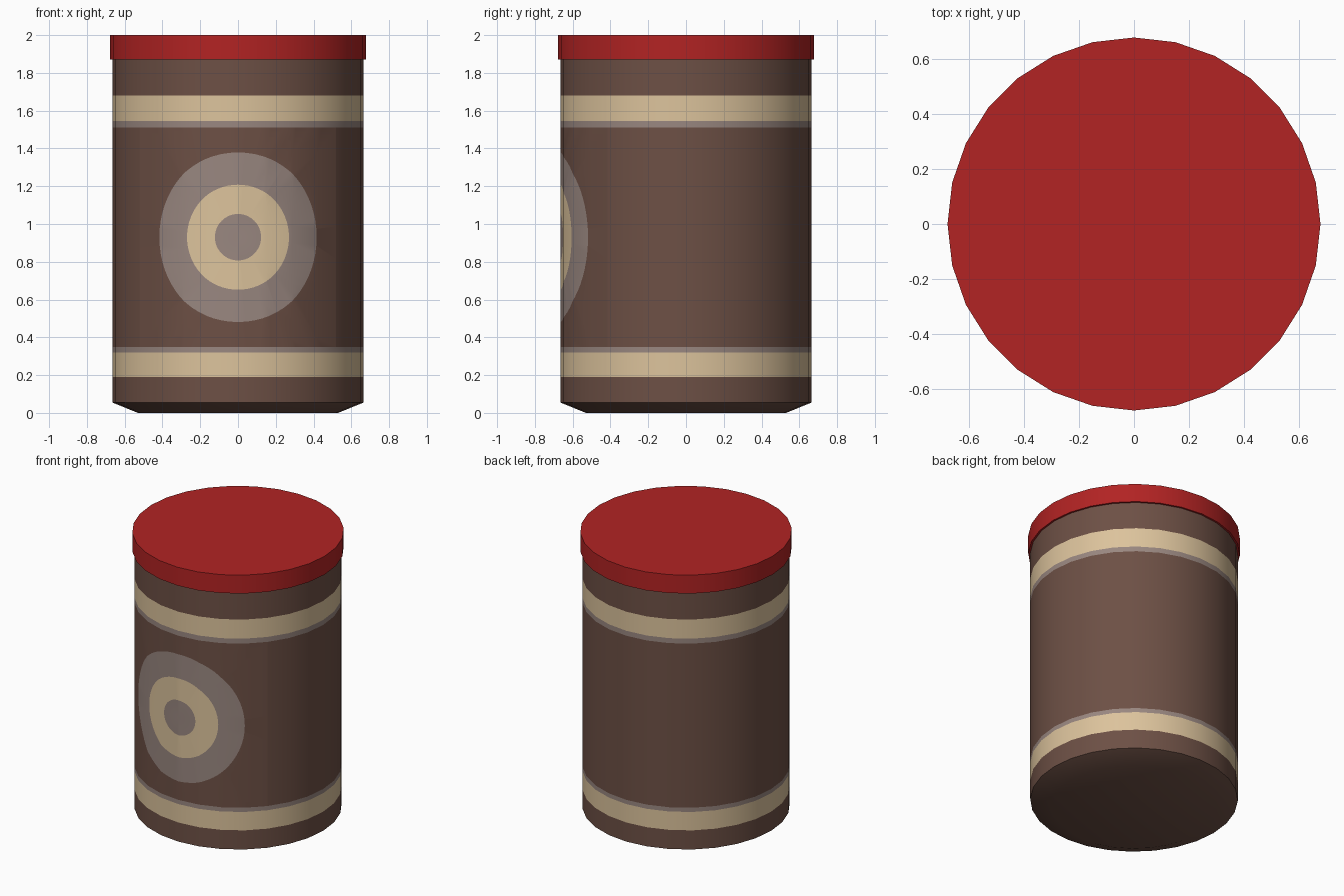
import bpy, bmesh, math
from mathutils import Vector

if "Cube" in bpy.data.objects:
    bpy.data.objects.remove(bpy.data.objects["Cube"])

SIDES = 28
R = 0.665                                     # body radius
STEP = 2 * math.pi / SIDES
CHORD = 2 * R * math.sin(STEP / 2)            # width of one facet
CENTRE_Z, HALF_Z, HALF_U = 0.93, 0.58, 4      # panel that holds the round emblem


def material(name, hex_code):
    def lin(c):
        return c / 12.92 if c <= 0.04045 else ((c + 0.055) / 1.055) ** 2.4
    m = bpy.data.materials.new(name)
    rgb = [lin(int(hex_code[i:i + 2], 16) / 255) for i in (0, 2, 4)]
    m.diffuse_color = (*rgb, 1)
    m.use_nodes = True
    m.node_tree.nodes["Principled BSDF"].inputs["Base Color"].default_value = m.diffuse_color
    return m


BROWN, TAN, GREY = 0, 1, 2
body_mats = [material("brown", "6D5045"), material("tan", "DCC39C"),
             material("grey brown", "998780")]
red = material("red", "B22323")


def finish(name, bm, mats):
    bmesh.ops.recalc_face_normals(bm, faces=bm.faces)
    mesh = bpy.data.meshes.new(name)
    bm.to_mesh(mesh)
    bm.free()
    for m in mats:
        mesh.materials.append(m)
    ob = bpy.data.objects.new(name, mesh)
    bpy.context.collection.objects.link(ob)
    bpy.ops.object.select_all(action='DESELECT')
    ob.select_set(True)
    bpy.context.view_layer.objects.active = ob
    bpy.ops.object.shade_smooth_by_angle(angle=math.radians(30))


def rim(u, radius, z):
    a = -math.pi / 2 + u * STEP
    return Vector((radius * math.cos(a), radius * math.sin(a), z))


# Body: the wall is laid out flat as (facet number, height), then wrapped round
bm = bmesh.new()


def face(points, mat):
    f = bm.faces.new([bm.verts.new((u, 0, z)) for u, z in points])
    f.material_index = mat


# Round emblem: rings out to a rectangular panel, cut along the facet lines
def ring_point(ring, i, n=64):
    a = 2 * math.pi * i / n
    c, s = math.cos(a), math.sin(a)
    if ring == "panel":
        k = max(abs(c), abs(s))
        return HALF_U * c / k, CENTRE_Z + HALF_Z * s / k
    return ring * c / CHORD, CENTRE_Z + ring * s


for inner, outer, mat in ((0, 0.123, GREY), (0.123, 0.278, TAN),
                          (0.278, 0.449, GREY), (0.449, "panel", BROWN)):
    for i in range(64):
        pts = [ring_point(inner, i), ring_point(outer, i), ring_point(outer, i + 1)]
        if inner:
            pts.append(ring_point(inner, i + 1))
        face(pts, mat)
bmesh.ops.remove_doubles(bm, verts=bm.verts, dist=1e-5)
for k in range(1 - HALF_U, HALF_U):
    bmesh.ops.bisect_plane(bm, geom=bm.verts[:] + bm.edges[:] + bm.faces[:],
                           plane_co=(k, 0, 0), plane_no=(1, 0, 0), dist=1e-5)

# Stripes, in bands of height
bands = ((0.055, 0.19, BROWN), (0.19, 0.32, TAN), (0.32, 0.35, GREY),
         (0.35, 1.51, BROWN), (1.51, 1.545, GREY), (1.545, 1.68, TAN),
         (1.68, 1.90, BROWN))
for z0, z1, mat in bands:
    for k in range(-SIDES // 2, SIDES // 2):
        if z0 == 0.35 and -HALF_U <= k < HALF_U:
            continue
        face([(k, z0), (k + 1, z0), (k + 1, z1), (k, z1)], mat)

# Wrap the flat wall onto the many-sided cylinder
for v in bm.verts:
    u, z = v.co.x, v.co.z
    k = math.floor(u)
    v.co = rim(k, R, z).lerp(rim(k + 1, R, z), u - k)

# Chamfered foot, base and hidden top
for k in range(SIDES):
    bm.faces.new([bm.verts.new(p) for p in (
        rim(k, 0.53, 0), rim(k + 1, 0.53, 0), rim(k + 1, R, 0.055), rim(k, R, 0.055))])
for radius, z in ((0.53, 0), (R, 1.90)):
    bm.faces.new([bm.verts.new(rim(k, radius, z)) for k in range(SIDES)])
bmesh.ops.remove_doubles(bm, verts=bm.verts, dist=1e-4)
finish("canister_body", bm, body_mats)

# Lid
bm = bmesh.new()
rings = [[bm.verts.new(rim(k, 0.678, z)) for k in range(SIDES)] for z in (1.87, 2.0)]
for ring in rings:
    bm.faces.new(ring)
for k in range(SIDES):
    n = (k + 1) % SIDES
    bm.faces.new((rings[0][k], rings[0][n], rings[1][n], rings[1][k]))
finish("lid", bm, [red])
